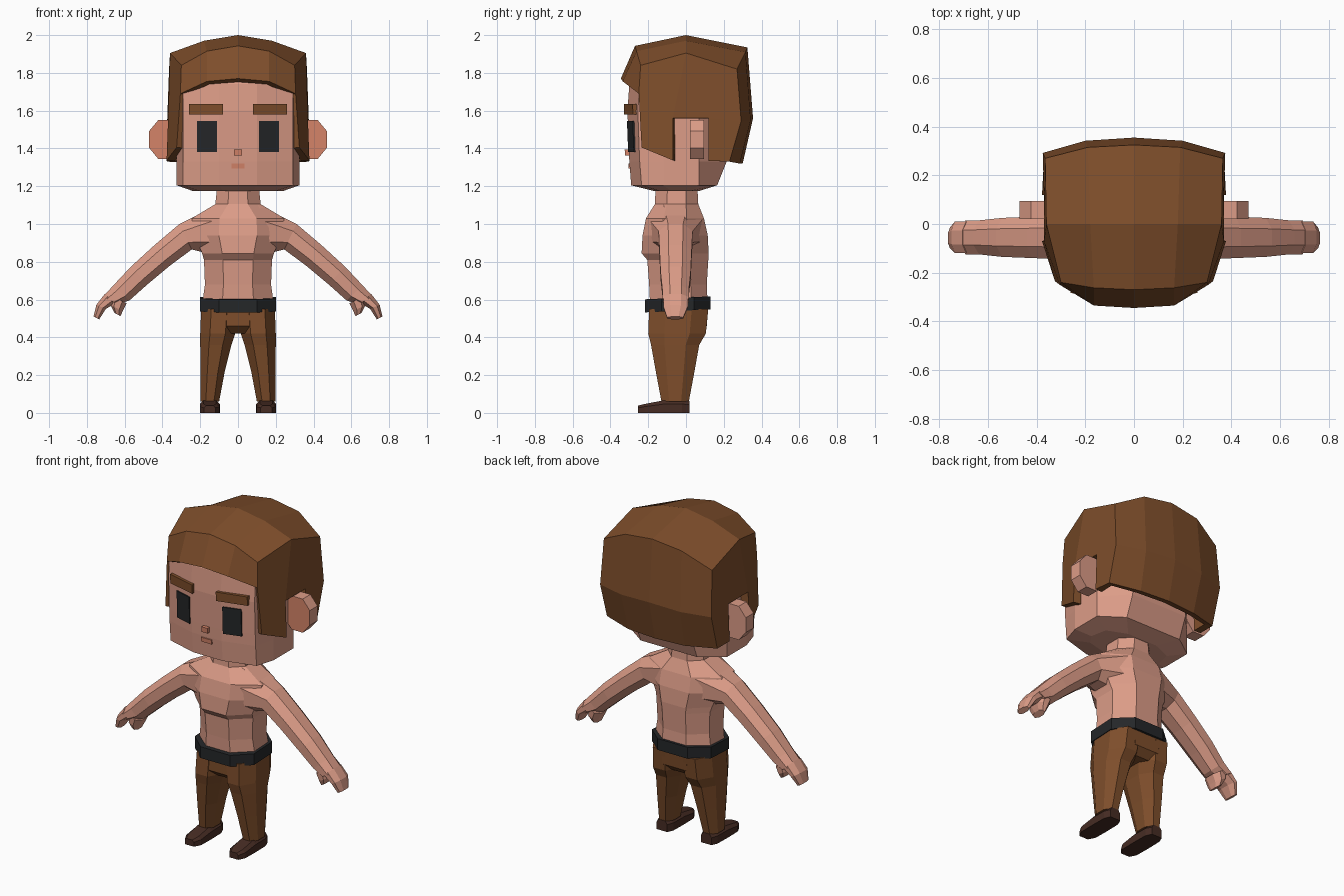
import bpy, bmesh
from mathutils import Vector

if "Cube" in bpy.data.objects:
    bpy.data.objects.remove(bpy.data.objects["Cube"])


def material(name, rgb):
    m = bpy.data.materials.new(name)
    m.diffuse_color = (*rgb, 1)
    m.use_nodes = True
    m.node_tree.nodes["Principled BSDF"].inputs["Base Color"].default_value = m.diffuse_color
    return m


SKIN = material("skin", (0.72, 0.335, 0.245))
BLUSH = material("warm skin", (0.66, 0.23, 0.14))
BROWN = material("brown", (0.21, 0.076, 0.024))
BLACK = material("black", (0.018, 0.02, 0.022))
SHOE = material("dark brown", (0.062, 0.025, 0.017))


def build(name, verts, faces, mat, mirror=False):
    """Mesh object with outward normals, optionally mirrored in x."""
    bm = bmesh.new()
    vs = [bm.verts.new(v) for v in verts]
    for f in faces:
        bm.faces.new([vs[i] for i in f])
    bmesh.ops.recalc_face_normals(bm, faces=bm.faces)
    mid = sum((v.co for v in vs), Vector()) / len(vs)
    if sum((f.calc_center_median() - mid).dot(f.normal) * f.calc_area() for f in bm.faces) < 0:
        bmesh.ops.reverse_faces(bm, faces=bm.faces)
    me = bpy.data.meshes.new(name)
    bm.to_mesh(me)
    bm.free()
    me.materials.append(mat)
    ob = bpy.data.objects.new(name, me)
    bpy.context.collection.objects.link(ob)
    if mirror:
        ob.modifiers.new("mirror", "MIRROR")
    return ob


def loft(name, rings, mat, mirror=False):
    """Skin over closed rings of equal length, capped at both ends."""
    n = len(rings[0])
    verts = [v for r in rings for v in r]
    faces = [(k * n + i, k * n + (i + 1) % n, (k + 1) * n + (i + 1) % n, (k + 1) * n + i)
             for k in range(len(rings) - 1) for i in range(n)]
    faces += [tuple(range(n)), tuple(range(len(verts) - n, len(verts)))]
    return build(name, verts, faces, mat, mirror)


def octagon(u0, u1, v0, v1, c=0.28):
    """Rectangle with its corners cut off."""
    a, b = (u1 - u0) * c, (v1 - v0) * c
    return [(u0 + a, v0), (u1 - a, v0), (u1, v0 + b), (u1, v1 - b),
            (u1 - a, v1), (u0 + a, v1), (u0, v1 - b), (u0, v0 + b)]


def level(z, x0, x1, y0, y1, c=0.28, tilt=0.0):
    return [(x, y, z + tilt * y) for x, y in octagon(x0, x1, y0, y1, c)]


def limb(tx, tz, bx, bz, y0, y1):
    """Cross-section of an arm or finger from its top and bottom edge points."""
    return [(bx + (tx - bx) * t, y, bz + (tz - bz) * t) for t, y in octagon(0, 1, y0, y1)]


# Head: symmetric rings from half outlines
def head_ring(z, half):
    return [(x, y, z) for x, y in half] + [(-x, y, z) for x, y in reversed(half)]


def skull(z, front, back, s=1.0):
    return head_ring(z, [(.1 * s, front), (.29 * s, front + .055), (.325 * s, -.12),
                         (.325 * s, .07), (.19 * s, back)])


loft("head", [head_ring(1.175, [(.08, -.17), (.2, -.14), (.24, -.08), (.22, .02), (.1, .07)]),
              skull(1.205, -.29, .165), skull(1.33, -.3, .215), skull(1.4, -.303, .22),
              skull(1.6, -.31, .22), skull(1.74, -.3, .22), skull(1.84, -.26, .2, .85)], SKIN)

# Hair: strips across the head plus side panels, notched round the ear
rows = [[(0, -.345, 1.77), (.165, -.335, 1.755), (.305, -.25, 1.69)],
        [(0, -.27, 1.943), (.165, -.262, 1.915), (.30, -.24, 1.84)],
        [(0, 0, 2.0), (.18, 0, 1.97), (.36, 0, 1.905)],
        [(0, .325, 1.935), (.19, .315, 1.91), (.365, .27, 1.82)],
        [(0, .355, 1.56), (.2, .342, 1.55), (.375, .292, 1.545)],
        [(0, .30, 1.32), (.19, .285, 1.32), (.372, .23, 1.33)]]
verts = [v for r in rows for v in r]
faces = [(3 * r + c, 3 * r + c + 1, 3 * r + c + 4, 3 * r + c + 3) for r in range(5) for c in range(2)]
verts += [(.325, -.235, 1.405), (.378, -.07, 1.337), (.37, -.07, 1.56),
          (.37, .12, 1.56), (.378, .12, 1.335)]
faces += [(5, 2, 18, 19, 20, 8), (8, 20, 21, 14, 11), (21, 22, 17, 14)]
hair = build("hair", verts, faces, BROWN, True)
shell = hair.modifiers.new("thickness", "SOLIDIFY")
shell.thickness = 0.045
shell.offset = -1


# Face details: thin plates that follow the angled cheeks
def face_y(x, z):
    y = -.303 - .035 * (z - 1.4) if z > 1.4 else -.303 + .065 * (1.4 - z)
    return y + max(0, x - .1) * .29


def plate(name, x0, x1, z0, z1, depth, mat, mirror=True):
    c = [(x0, z0), (x1, z0), (x1, z1), (x0, z1)]
    loft(name, [[(x, face_y(x, z) + d, z) for x, z in c] for d in (-depth, .015)], mat, mirror)


plate("eyes", .112, .217, 1.38, 1.545, .008, BLACK)
plate("eyebrows", .08, .26, 1.58, 1.635, .018, BROWN)
plate("nose", -.02, .02, 1.363, 1.395, .022, BLUSH, False)
plate("mouth", -.035, .035, 1.293, 1.32, .008, BLUSH, False)

# Ears: cut-cornered slabs with a warm front
ears = loft("ears", [[(x, y, z) for x, z in octagon(.30, .47, 1.345, 1.55)]
                     for y in (.02, .095)], SKIN, True)
ears.data.materials.append(BLUSH)
for p in ears.data.polygons:
    if p.normal.y < -.9:
        p.material_index = 1

# Torso and neck: chest overhangs the belly
loft("torso", [level(.57, -.19, .19, -.19, .115), level(.68, -.175, .175, -.195, .11),
               level(.81, -.18, .18, -.205, .118), level(.845, -.19, .19, -.235, .12),
               level(.94, -.23, .23, -.23, .115), level(1.03, -.245, .245, -.212, .095, .3),
               level(1.105, -.12, .12, -.165, .065), level(1.2, -.11, .11, -.16, .06)], SKIN)

# Arms with split hands
loft("arms", [limb(.10, 1.105, .10, .83, -.2, .09), limb(.31, 1.0, .245, .865, -.145, .035),
              limb(.44, .89, .36, .78, -.14, .03), limb(.566, .775, .48, .68, -.135, .025),
              limb(.66, .675, .575, .595, -.125, .015), limb(.715, .615, .635, .575, -.125, .015)],
     SKIN, True)
loft("fingers", [limb(.705, .63, .65, .58, -.12, .01), limb(.75, .572, .70, .55, -.12, .01),
                 limb(.765, .51, .735, .495, -.1, -.015)], SKIN, True)
loft("thumbs", [limb(.67, .62, .59, .58, -.12, .01), limb(.675, .57, .61, .54, -.115, .005),
                limb(.655, .53, .622, .512, -.1, -.015)], SKIN, True)

# Belt, slightly higher at the back
loft("belt", [level(z, -.2, .2, -.218, .13, .25, .045) for z in (.542, .611)], BLACK)

# Trousers and shoes
loft("hips", [level(.42, -.12, .12, -.15, .07), level(.46, -.19, .19, -.195, .11),
              level(.56, -.193, .193, -.195, .118)], BROWN)
loft("trouser_legs", [level(.06, .1, .198, -.13, .015), level(.22, .07, .198, -.16, .045),
                      level(.36, .035, .2, -.185, .07), level(.42, .015, .2, -.2, .105),
                      level(.55, .005, .195, -.195, .118)], BROWN, True)


def shoe_section(y, x0, x1, h):
    c = (x1 - x0) * .18
    return [(x0, y, 0), (x1, y, 0), (x1, y, h * .7), (x1 - c, y, h), (x0 + c, y, h), (x0, y, h * .7)]


loft("shoes", [shoe_section(-.255, .12, .18, .038), shoe_section(-.215, .098, .2, .048),
               shoe_section(-.12, .096, .202, .066), shoe_section(-.02, .098, .2, .066),
               shoe_section(.018, .115, .185, .064)], SHOE, True)
